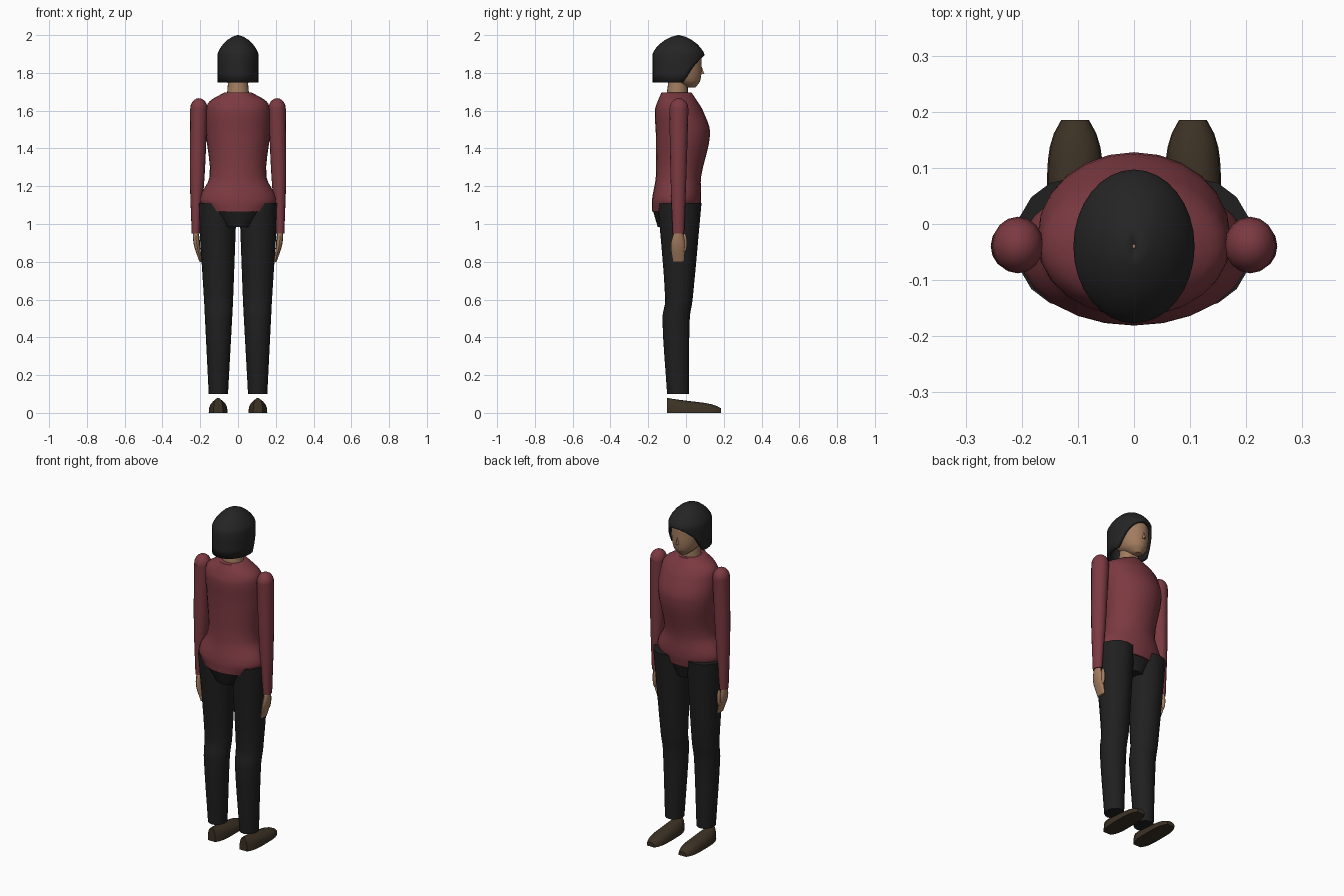
import bpy
import bmesh
from math import cos, sin, pi

cube = bpy.data.objects.get("Cube")
if cube:
    bpy.data.objects.remove(cube, do_unlink=True)


def material(name, red, green, blue):
    mat = bpy.data.materials.new(name)
    mat.use_nodes = True
    colour = (red, green, blue, 1)
    mat.diffuse_color = colour
    mat.node_tree.nodes["Principled BSDF"].inputs["Base Color"].default_value = colour
    return mat


shirt_red = material("shirt red", 0.2, 0.042, 0.053)
trouser_black = material("trouser black", 0.014, 0.014, 0.014)
hair_black = material("hair black", 0.018, 0.018, 0.018)
skin_tan = material("skin tan", 0.36, 0.2, 0.115)
shoe_brown = material("shoe brown", 0.045, 0.031, 0.018)


def finish(name, mat):
    """Name, colour and smooth the active object."""
    part = bpy.context.active_object
    part.name = name
    part.data.materials.append(mat)
    bpy.ops.object.shade_smooth_by_angle(angle=pi / 4)
    return part


def bridge(name, outlines, mat, caps=True):
    """Join closed outlines with equal point counts into one surface."""
    bm = bmesh.new()
    rows = [[bm.verts.new(point) for point in outline] for outline in outlines]
    for low, high in zip(rows, rows[1:]):
        for i in range(len(low)):
            bm.faces.new((low[i - 1], low[i], high[i], high[i - 1]))
    if caps:
        bm.faces.new(rows[0])
        bm.faces.new(rows[-1])
    bmesh.ops.recalc_face_normals(bm, faces=bm.faces)
    mesh = bpy.data.meshes.new(name)
    bm.to_mesh(mesh)
    bm.free()
    part = bpy.data.objects.new(name, mesh)
    bpy.context.collection.objects.link(part)
    bpy.ops.object.select_all(action="DESELECT")
    part.select_set(True)
    bpy.context.view_layer.objects.active = part
    return finish(name, mat)


def ring(z, half, back, front, x=0):
    """A level oval section: half width, back and front limits, centre x."""
    return z, half, back, front, x


def slope(rings, i, axis):
    before, after = rings[max(i - 1, 0)], rings[min(i + 1, len(rings) - 1)]
    return (after[axis] - before[axis]) / (after[0] - before[0])


def blend(rings, i, t, axis):
    """Smooth curve through the sections, measured along the height."""
    start, end = rings[i][axis], rings[i + 1][axis]
    span = rings[i + 1][0] - rings[i][0]
    ease = t * t * (3 - 2 * t)
    leave = slope(rings, i, axis) * t * (1 - t) ** 2
    arrive = slope(rings, i + 1, axis) * t * t * (1 - t)
    return start + (end - start) * ease + span * (leave - arrive)


def loft(name, mat, *rings, sides=20, mirror=1, steps=4):
    """Build a smooth rounded body through a few oval sections."""
    sections = [[blend(rings, i, k / steps, axis) for axis in range(len(rings[0]))]
                for i in range(len(rings) - 1) for k in range(steps)]
    sections.append(rings[-1])
    angles = [2 * pi * i / sides for i in range(sides)]
    outlines = [[(mirror * (x + half * cos(a)),
                  (back + front) / 2 + (front - back) / 2 * sin(a), z) for a in angles]
                for z, half, back, front, x in sections]
    return bridge(name, outlines, mat)


def ellipsoid(name, mat, centre, radii):
    bpy.ops.mesh.primitive_uv_sphere_add(segments=16, ring_count=10, radius=1,
                                         location=centre, scale=radii)
    finish(name, mat)


# Shirt from hem through hip, waist, bust and shoulder to collar
loft("shirt", shirt_red,
     ring(z=1.065, half=0.165, back=-0.18, front=0.07),
     ring(z=1.13, half=0.205, back=-0.18, front=0.08),
     ring(z=1.25, half=0.15, back=-0.16, front=0.08),
     ring(z=1.48, half=0.17, back=-0.16, front=0.128),
     ring(z=1.6, half=0.17, back=-0.165, front=0.09),
     ring(z=1.65, half=0.15, back=-0.15, front=0.06),
     ring(z=1.695, half=0.075, back=-0.13, front=0.03), sides=24)

# Trouser seat between the legs
loft("trouser_seat", trouser_black,
     ring(z=0.985, half=0.08, back=-0.15, front=0.04),
     ring(z=1.07, half=0.16, back=-0.175, front=0.065))

# Neck, head and nose
loft("neck", skin_tan,
     ring(z=1.67, half=0.06, back=-0.105, front=0.01),
     ring(z=1.78, half=0.05, back=-0.09, front=0.01))
loft("head", skin_tan,
     ring(z=1.722, half=0.025, back=0, front=0.05),
     ring(z=1.76, half=0.066, back=-0.08, front=0.076),
     ring(z=1.85, half=0.088, back=-0.14, front=0.082),
     ring(z=1.91, half=0.08, back=-0.13, front=0.07),
     ring(z=1.95, half=0.04, back=-0.08, front=0))
bpy.ops.mesh.primitive_cone_add(vertices=3, radius1=0.022, depth=0.06,
                                location=(0, 0.075, 1.825))
finish("nose", skin_tan)

# Tip of the scalp at the parting
ellipsoid("scalp_tip", skin_tan, (0, -0.04, 1.995), (0.005, 0.005, 0.005))

# Bobbed hair: a slightly peaked dome, then a hem rising from jaw to fringe
def hair_outline(scale, height):
    outline = []
    for i in range(32):
        a = pi * i / 16
        y = -0.04 + 0.137 * scale * sin(a)
        outline.append((0.108 * scale * cos(a), y, height(y)))
    return outline


def drop(amount):
    """Height of the hair a given fraction of the way from dome to hem."""
    return lambda y: 1.9 - amount * 0.15 * (1 - 0.95 * max(0, y / 0.097) ** 0.6)


outlines = []
for k in range(7):
    tilt = max(0.03, pi / 2 * k / 6)
    top = 1.9 + 0.085 * max(0, cos(tilt)) ** 1.5 + 0.015 * (1 - sin(tilt))
    outlines.append(hair_outline(sin(tilt), lambda y: top))
outlines += [hair_outline(1, drop(k / 3)) for k in (1, 2, 3)]
hair = bridge("hair", outlines, hair_black, caps=False)
shell = hair.modifiers.new("thickness", "SOLIDIFY")
shell.thickness = 0.018
shell.offset = -1


def shoe_outline(t, x):
    """Flat-soled arch at fraction t of the way from heel to toe."""
    half = 0.05 - 0.025 * (2 * t - 1) ** 4
    height = 0.08 - 0.035 * t ** 0.8 - 0.02 * t ** 8
    angles = [pi * i / 10 for i in range(11)]
    return [(x + half * cos(a), -0.1 + 0.285 * t, height * abs(sin(a)) ** 0.7)
            for a in angles]


# Paired limbs
for word, mirror in (("left", 1), ("right", -1)):
    loft(word + "_trouser_leg", trouser_black,
         ring(z=0.1, half=0.051, back=-0.1, front=0.015, x=0.104),
         ring(z=0.5, half=0.072, back=-0.125, front=0.02, x=0.103),
         ring(z=0.6, half=0.077, back=-0.11, front=0.035, x=0.103),
         ring(z=1.11, half=0.103, back=-0.15, front=0.082, x=0.11),
         sides=16, mirror=mirror)
    loft(word + "_sleeve", shirt_red,
         ring(z=0.95, half=0.021, back=-0.07, front=-0.01, x=0.224),
         ring(z=1.25, half=0.039, back=-0.082, front=0.002, x=0.216),
         ring(z=1.61, half=0.046, back=-0.088, front=0.013, x=0.207),
         sides=16, mirror=mirror)
    ellipsoid(word + "_shoulder", shirt_red,
              (mirror * 0.207, -0.0375, 1.61), (0.046, 0.05, 0.056))
    loft(word + "_hand", skin_tan,
         ring(z=0.8, half=0.007, back=-0.07, front=-0.01, x=0.197),
         ring(z=0.89, half=0.016, back=-0.08, front=-0.005, x=0.218),
         ring(z=0.97, half=0.015, back=-0.06, front=-0.02, x=0.225),
         sides=12, mirror=mirror)
    ellipsoid(word + "_thumb", skin_tan,
              (mirror * 0.212, -0.008, 0.9), (0.01, 0.014, 0.05))
    bridge(word + "_shoe",
           [shoe_outline(k / 12, mirror * 0.105) for k in range(13)], shoe_brown)
